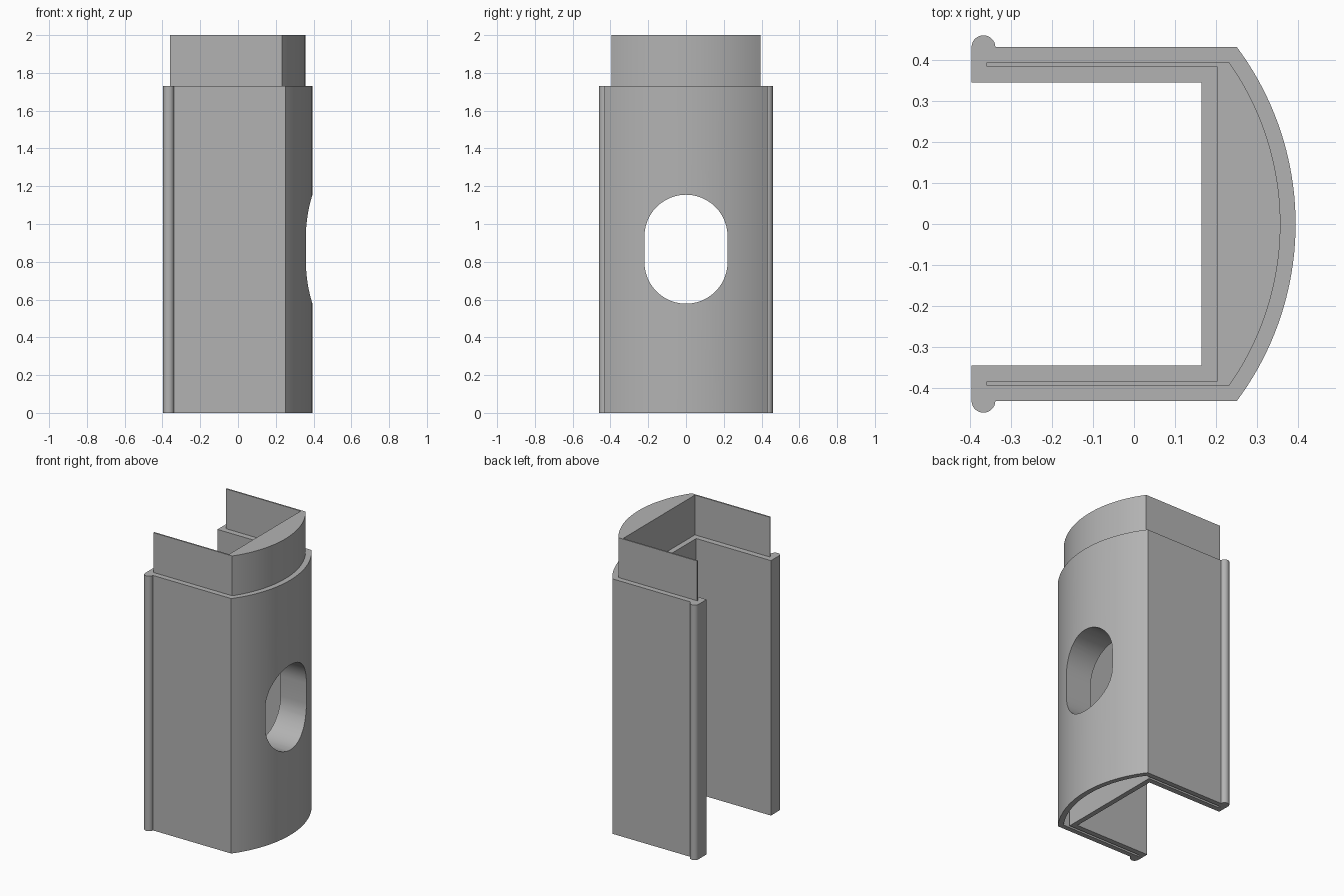
import bpy, bmesh, math
from mathutils import Matrix

cube = bpy.data.objects.get("Cube")
if cube:
    bpy.data.objects.remove(cube, do_unlink=True)

grey = bpy.data.materials.new("light grey")
grey.use_nodes = True
colour = (0.45, 0.45, 0.45, 1)
grey.diffuse_color = colour
grey.node_tree.nodes["Principled BSDF"].inputs["Base Color"].default_value = colour

ARC_X = -0.327       # shared centre of the curved outer faces
SHOULDER = 1.73
TONGUE = 0.27


def arc(cx, cy, r, a0, a1, n):
    return [(cx + r * math.cos(a0 + (a1 - a0) * i / n),
             cy + r * math.sin(a0 + (a1 - a0) * i / n)) for i in range(n + 1)]


def channel(radius, outer, inner, web, end, bead=0):
    """Closed U-shaped profile with a bowed web, mirrored about y = 0."""
    half = arc(ARC_X, 0, radius, 0, math.asin(outer / radius), 20)
    if bead:
        half += arc(end + bead, outer, bead, 0, math.pi, 14)
    else:
        half.append((end, outer))
    half += [(end, inner), (web, inner)]
    return half + [(x, -y) for x, y in reversed(half[1:])]


def prism(name, profile, z0, z1, matrix=None):
    """Extrude a flat profile from z0 to z1."""
    bm = bmesh.new()
    face = bm.faces.new([bm.verts.new((x, y, z0)) for x, y in profile])
    new = bmesh.ops.extrude_face_region(bm, geom=[face])["geom"]
    bmesh.ops.translate(bm, vec=(0, 0, z1 - z0),
                        verts=[v for v in new if isinstance(v, bmesh.types.BMVert)])
    if matrix:
        bm.transform(matrix)
    bmesh.ops.recalc_face_normals(bm, faces=bm.faces)
    mesh = bpy.data.meshes.new(name)
    bm.to_mesh(mesh)
    bm.free()
    mesh.materials.append(grey)
    obj = bpy.data.objects.new(name, mesh)
    bpy.context.collection.objects.link(obj)
    return obj


def activate(obj):
    bpy.ops.object.select_all(action="DESELECT")
    obj.select_set(True)
    bpy.context.view_layer.objects.active = obj


def cut(obj, cutter):
    cutter.hide_render = True
    mod = obj.modifiers.new("cut", "BOOLEAN")
    mod.operation = "DIFFERENCE"
    mod.solver = "EXACT"
    mod.object = cutter
    activate(obj)
    bpy.ops.object.modifier_apply(modifier=mod.name)
    bpy.data.objects.remove(cutter, do_unlink=True)


# Main channel body with a rounded bead along each free edge
body = prism("channel_body",
             channel(0.721, 0.431, 0.345, 0.165, -0.396, bead=0.029), 0, SHOULDER)

# Socket in the underside that receives the tongue of the next piece
cut(body, prism("socket_cutter",
                channel(0.687, 0.397, 0.381, 0.199, -0.363), -0.1, TONGUE))

# Oblong opening through the curved wall
slot = (arc(0, 0.935, 0.22, 0, math.pi, 24)
        + arc(0, 0.798, 0.22, math.pi, 2 * math.pi, 24))
to_side = Matrix(((0, 0, 1, 0), (1, 0, 0, 0), (0, 1, 0, 0), (0, 0, 0, 1)))
cut(body, prism("slot_cutter", slot, 0.1, 0.5, to_side))

# Narrower tongue standing on the shoulder
tongue = prism("top_tongue",
               channel(0.684, 0.394, 0.384, 0.202, -0.36), SHOULDER, SHOULDER + TONGUE)

for part in (body, tongue):
    activate(part)
    bpy.ops.object.shade_smooth_by_angle(angle=math.radians(25))
